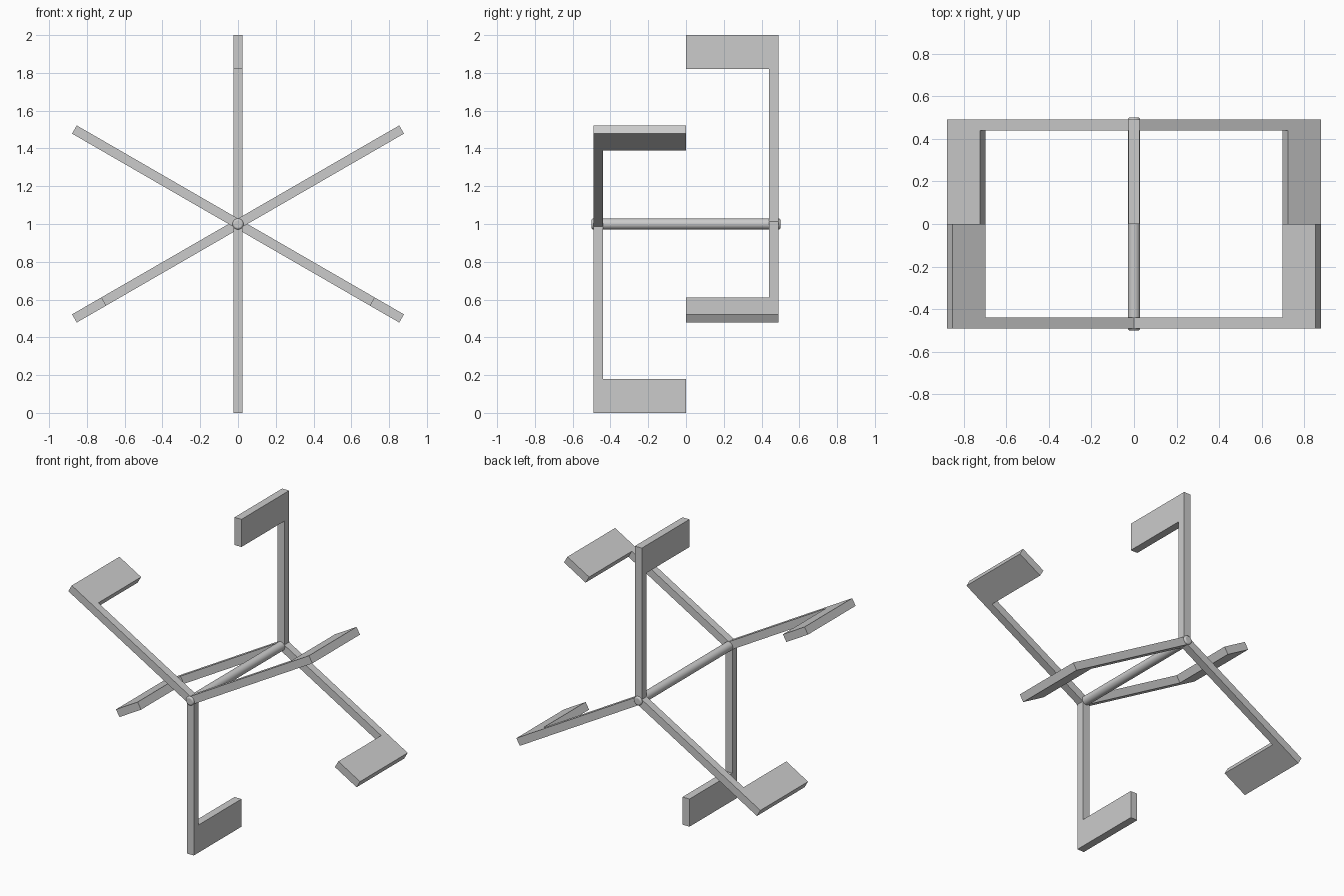
import bpy, bmesh
from math import radians, cos, sin

if "Cube" in bpy.data.objects:
    bpy.data.objects.remove(bpy.data.objects["Cube"])

HUB_Z = 1.0
HALF_T = 0.025

# L-shaped outline: (distance from axle, distance from the middle plane)
OUTLINE = [(0, 0.44), (0.82, 0.44), (0.82, 0), (1, 0), (1, 0.49), (0, 0.49)]


def paddle(name, angle, side):
    c, s = cos(radians(angle)), sin(radians(angle))
    bm = bmesh.new()
    verts = [bm.verts.new((r * c + HALF_T * s, side * y, HUB_Z + r * s - HALF_T * c))
             for r, y in OUTLINE]
    face = bm.faces.new(verts)
    ext = bmesh.ops.extrude_face_region(bm, geom=[face])
    moved = [g for g in ext["geom"] if isinstance(g, bmesh.types.BMVert)]
    bmesh.ops.translate(bm, verts=moved, vec=(-2 * HALF_T * s, 0, 2 * HALF_T * c))
    bmesh.ops.recalc_face_normals(bm, faces=bm.faces[:])
    mesh = bpy.data.meshes.new(name)
    bm.to_mesh(mesh)
    bm.free()
    bpy.context.collection.objects.link(bpy.data.objects.new(name, mesh))


# Three paddles at each end, staggered by 60 degrees
for i in range(3):
    paddle(f"back_paddle_{i + 1}", 90 + 120 * i, 1)
    paddle(f"front_paddle_{i + 1}", 30 + 120 * i, -1)

# Axle with rounded ends
bpy.ops.mesh.primitive_cylinder_add(vertices=32, radius=0.029, depth=1.0,
                                    location=(0, 0, HUB_Z), rotation=(radians(90), 0, 0))
axle = bpy.context.object
axle.name = "axle"
bevel = axle.modifiers.new("rounded_ends", 'BEVEL')
bevel.width = 0.01
bevel.segments = 3
bevel.limit_method = 'ANGLE'
bevel.angle_limit = radians(40)
bpy.ops.object.shade_smooth_by_angle(angle=radians(35))
